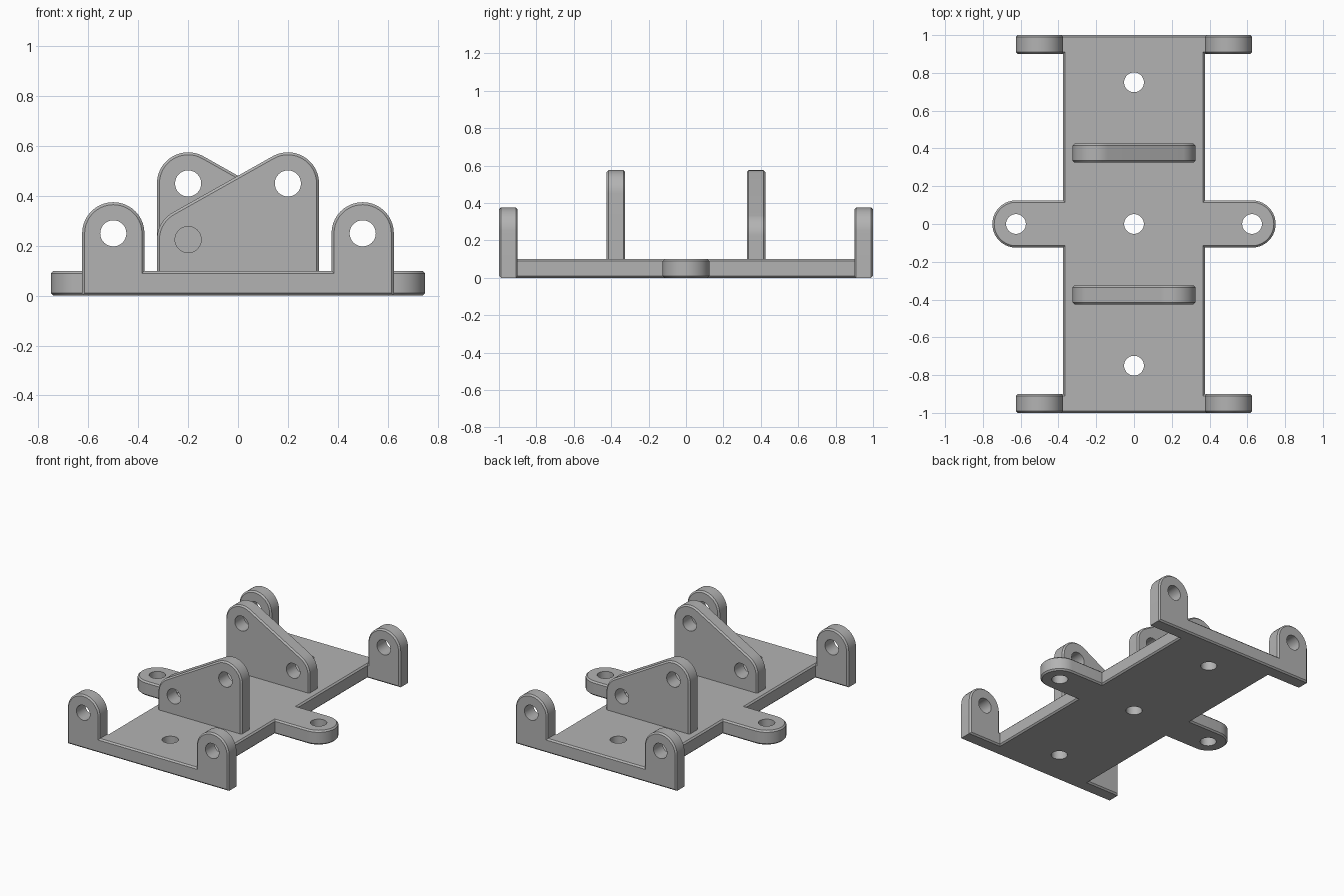
import bpy
import bmesh
from math import sin, cos, pi, atan2
from mathutils import Matrix, Vector

cube = bpy.data.objects.get("Cube")
if cube:
    bpy.data.objects.remove(cube)

# One plain grey for the whole bracket
GREY = (0.45, 0.45, 0.45, 1)
grey = bpy.data.materials.new("plain grey")
grey.use_nodes = True
grey.diffuse_color = GREY
grey.node_tree.nodes["Principled BSDF"].inputs["Base Color"].default_value = GREY

R = 0.125        # rounded lug radius
HOLE = 0.0525    # bolt hole radius
T = 0.1          # sheet thickness
EDGE = 0.01      # chamfer width
UPRIGHT = Matrix.Rotation(pi / 2, 4, "X")   # profile plane to x-z, depth to -y


def arc(cx, cy, a0, a1, steps=20):
    return [(cx + R * cos(a0 + (a1 - a0) * i / steps),
             cy + R * sin(a0 + (a1 - a0) * i / steps)) for i in range(steps + 1)]


def mesh_object(name, bm, matrix):
    bmesh.ops.recalc_face_normals(bm, faces=bm.faces)
    bm.transform(matrix)
    mesh = bpy.data.meshes.new(name)
    bm.to_mesh(mesh)
    bm.free()
    mesh.materials.append(grey)
    obj = bpy.data.objects.new(name, mesh)
    bpy.context.collection.objects.link(obj)
    return obj


def sheet(name, outline, holes, matrix):
    """Chamfered sheet of thickness T from a profile, drilled with round holes."""
    bm = bmesh.new()
    face = bm.faces.new([bm.verts.new((x, y, 0)) for x, y in outline])
    grown = bmesh.ops.extrude_face_region(bm, geom=[face])["geom"]
    bmesh.ops.translate(bm, vec=(0, 0, T),
                        verts=[g for g in grown if isinstance(g, bmesh.types.BMVert)])
    rims = [e for e in bm.edges if abs(e.verts[0].co.z - e.verts[1].co.z) < T / 2]
    bmesh.ops.bevel(bm, geom=rims, offset=EDGE, segments=1, affect="EDGES")
    obj = mesh_object(name, bm, matrix)

    # Drill the holes
    bm = bmesh.new()
    for x, y in holes:
        bmesh.ops.create_cone(bm, cap_ends=True, segments=32, radius1=HOLE, radius2=HOLE,
                              depth=T * 3, matrix=Matrix.Translation((x, y, T / 2)))
    drill = mesh_object(name + "_drill", bm, matrix)
    drill.hide_render = True
    cut = obj.modifiers.new("holes", "BOOLEAN")
    cut.operation = "DIFFERENCE"
    cut.solver = "EXACT"
    cut.object = drill
    bpy.ops.object.select_all(action="DESELECT")
    obj.select_set(True)
    bpy.context.view_layer.objects.active = obj
    bpy.ops.object.modifier_apply(modifier=cut.name)
    bpy.data.objects.remove(drill)
    bpy.ops.object.shade_smooth_by_angle(angle=pi / 6)
    return obj


# Base plate with a rounded tab on each side
W, L, TAB = 0.375, 0.96, 0.625
half = [(W, -L), (W, -R)] + arc(TAB, 0, -pi / 2, pi / 2) + [(W, R), (W, L)]
base_outline = half + [(-x, -y) for x, y in half]
sheet("base_plate", base_outline,
      [(0, 0), (0, 0.75), (0, -0.75), (TAB, 0), (-TAB, 0)], Matrix())

# End bar carrying two rounded ears
right_ear = [(0.5 + R, 0)] + arc(0.5, 0.25, 0, pi) + [(0.5 - R, T)]
end_outline = right_ear + [(-x, z) for x, z in reversed(right_ear)]
end_holes = [(0.5, 0.25), (-0.5, 0.25)]

# Sloping upright: two lugs at different heights joined by a tangent edge
high, low = Vector((0.2, 0.45)), Vector((-0.2, 0.225))
run = high - low
normal = atan2(run.y, run.x) + pi / 2
foot = 0.05
upright_outline = ([(low.x - R, foot), (high.x + R, foot)]
                   + arc(*high, 0, normal) + arc(*low, normal, pi))

# The back half is the front half turned about the vertical axis
for side, turn in (("front", 0), ("back", pi)):
    spin = Matrix.Rotation(turn, 4, "Z")
    sheet(side + "_ear_bar", end_outline, end_holes,
          spin @ Matrix.Translation((0, -1 + T, 0)) @ UPRIGHT)
    sheet(side + "_upright", upright_outline, [high, low],
          spin @ Matrix.Translation((0, -0.325, 0)) @ UPRIGHT)
